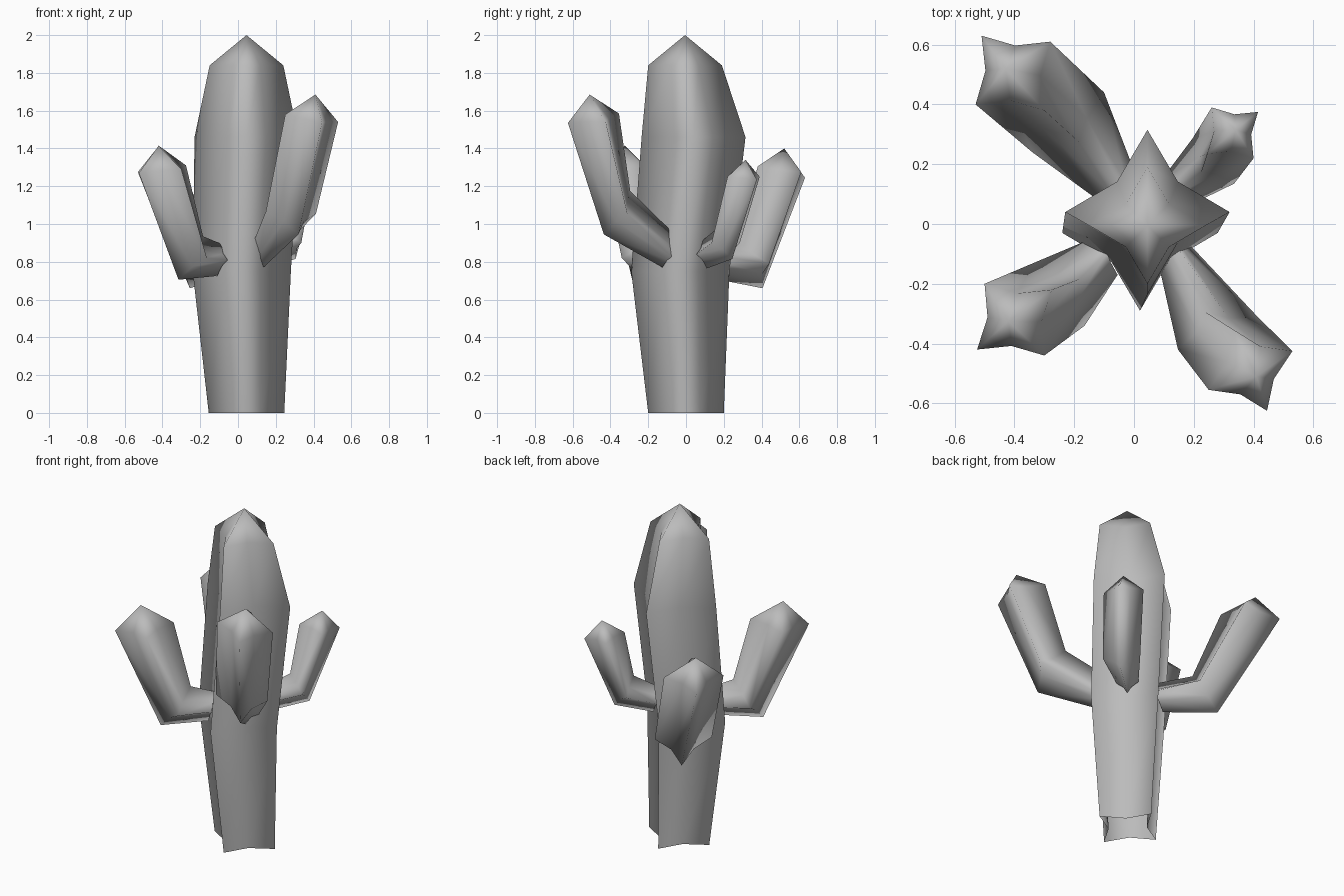
import bpy
import bmesh
from mathutils import Vector

cube = bpy.data.objects.get("Cube")
if cube:
    bpy.data.objects.remove(cube)

grey = bpy.data.materials.new("stone_grey")
grey.use_nodes = True
colour = (0.5, 0.5, 0.5, 1)
grey.diffuse_color = colour
grey.node_tree.nodes["Principled BSDF"].inputs["Base Color"].default_value = colour


def star_ring(bm, centre, u, v, valley):
    """Four ridge points along +-u and +-v with valleys between them."""
    c, u, v = Vector(centre), Vector(u), Vector(v)
    ring = []
    for a, b in ((u, v), (v, -u), (-u, -v), (-v, u)):
        ring.append(bm.verts.new(c + a))
        ring.append(bm.verts.new(c + valley * (a + b)))
    return ring


def ribbed_stem(name, sections, tip, valley):
    """Skin star rings from the open base up to a pointed tip."""
    bm = bmesh.new()
    rings = [star_ring(bm, c, u, v, valley) for c, u, v in sections]
    for low, high in zip(rings, rings[1:]):
        for i in range(8):
            j = (i + 1) % 8
            bm.faces.new((low[i], low[j], high[j], high[i]))
    apex = bm.verts.new(tip)
    for i in range(8):
        bm.faces.new((rings[-1][i], rings[-1][(i + 1) % 8], apex))
    bmesh.ops.recalc_face_normals(bm, faces=bm.faces[:])
    mesh = bpy.data.meshes.new(name)
    bm.to_mesh(mesh)
    bm.free()
    mesh.materials.append(grey)
    for face in mesh.polygons:
        face.use_smooth = True
    obj = bpy.data.objects.new(name, mesh)
    bpy.context.collection.objects.link(obj)
    return obj


# Trunk: slightly bent, widest above the arms
trunk = [((0.045, 0, 0), 0.2), ((0.02, -0.03, 0.75), 0.26),
         ((0.045, 0.04, 1.46), 0.275), ((0.045, -0.005, 1.84), 0.195)]
ribbed_stem("trunk", [(c, (r, 0, 0), (0, r, 0)) for c, r in trunk],
            (0.045, -0.005, 2), 0.37)

# Arms: base, elbow and top rings, each as centre, side ridge, outer ridge
ribbed_stem("front_left_arm", [
    ((0.135, -0.095, 0.86), (0.057, 0.02, -0.035), (0, -0.03, -0.09)),
    ((0.28, -0.365, 1.06), (0.133, 0.055, -0.005), (0.04, -0.07, -0.115)),
    ((0.39, -0.49, 1.56), (0.14, 0.065, -0.02), (0.055, -0.135, -0.025)),
], (0.41, -0.51, 1.685), 0.4)

ribbed_stem("back_right_arm", [
    ((-0.06, 0.13, 0.8), (0.06, 0.05, 0), (-0.02, 0.02, -0.09)),
    ((-0.22, 0.34, 0.79), (0.12, 0.1, 0), (-0.035, 0.065, -0.13)),
    ((-0.405, 0.505, 1.275), (0.125, 0.105, 0), (-0.105, 0.125, -0.03)),
], (-0.43, 0.52, 1.4), 0.4)

ribbed_stem("front_right_arm", [
    ((-0.1, -0.11, 0.81), (0.045, -0.06, 0), (-0.01, -0.015, -0.085)),
    ((-0.25, -0.235, 0.82), (0.085, -0.105, 0), (-0.065, -0.05, -0.115)),
    ((-0.4, -0.32, 1.29), (0.1, -0.12, 0), (-0.125, -0.1, -0.02)),
], (-0.42, -0.325, 1.415), 0.4)

ribbed_stem("back_left_arm", [
    ((0.13, 0.1, 0.84), (0.04, -0.045, 0), (0.01, 0.01, -0.075)),
    ((0.265, 0.21, 0.9), (0.07, -0.075, 0), (0.04, 0.035, -0.085)),
    ((0.33, 0.305, 1.25), (0.07, -0.085, 0), (0.085, 0.07, -0.015)),
], (0.34, 0.315, 1.34), 0.4)
